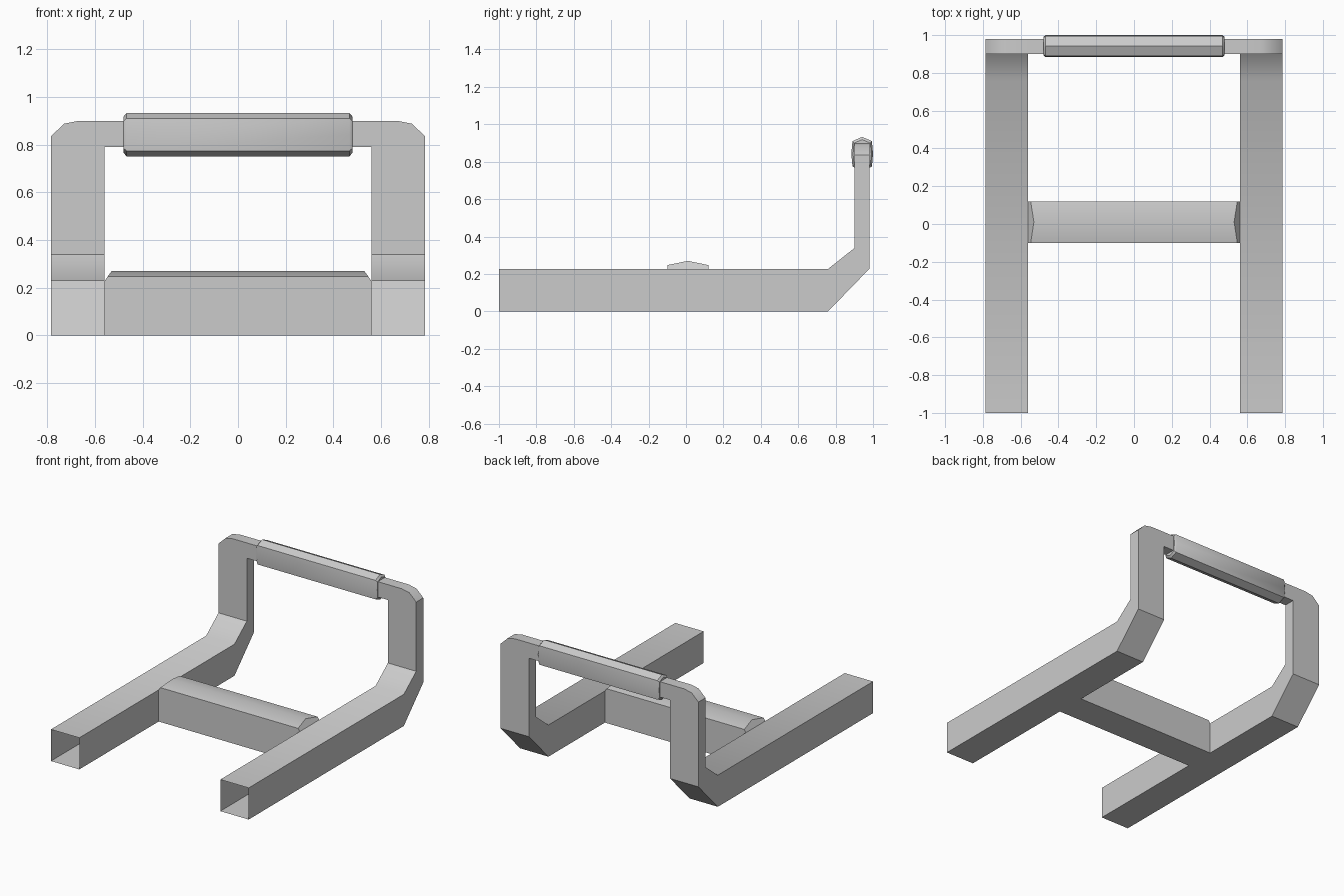
import bpy, bmesh, math

if "Cube" in bpy.data.objects:
    bpy.data.objects.remove(bpy.data.objects["Cube"])


def loft(name, sections, caps=()):
    """Skin closed sections of equal length; caps lists (section, point indices)."""
    bm = bmesh.new()
    rings = [[bm.verts.new(p) for p in s] for s in sections]
    n = len(rings[0])
    for a, b in zip(rings, rings[1:]):
        for i in range(n):
            j = (i + 1) % n
            bm.faces.new((a[i], a[j], b[j], b[i]))
    for ring, idx in caps:
        bm.faces.new([rings[ring][i] for i in idx])
    bmesh.ops.remove_doubles(bm, verts=bm.verts, dist=1e-4)
    bmesh.ops.recalc_face_normals(bm, faces=bm.faces)
    me = bpy.data.meshes.new(name)
    bm.to_mesh(me)
    bm.free()
    ob = bpy.data.objects.new(name, me)
    bpy.context.collection.objects.link(ob)
    bpy.ops.object.select_all(action='DESELECT')
    ob.select_set(True)
    bpy.context.view_layer.objects.active = ob
    bpy.ops.object.shade_smooth_by_angle(angle=math.radians(40))
    return ob


# Side rail: open tube along the floor, bent up at the back, then turned inward
X_IN, X_OUT, Y_F, Y_B = 0.56, 0.785, 0.90, 0.98


def rail_section(inner, outer):
    """Inner and outer (y, z) of the bend, at full rail width."""
    return [(X_IN, *inner), (X_OUT, *inner), (X_OUT, *outer), (X_IN, *outer)]


def arm_section(inner, outer):
    """Inner and outer (x, z) of the corner, at upright depth."""
    return [(inner[0], Y_F, inner[1]), (outer[0], Y_F, outer[1]),
            (outer[0], Y_B, outer[1]), (inner[0], Y_B, inner[1])]


corner = (X_IN, 0.79)
rail = loft("side_rail", [
    rail_section((-1, 0.227), (-1, 0)),
    rail_section((0.76, 0.227), (0.76, 0)),
    rail_section((Y_F, 0.338), (Y_B, 0.227)),
    arm_section(corner, (X_OUT, 0.835)),
    arm_section(corner, (0.73, 0.888)),
    arm_section(corner, (0.67, 0.90)),
    arm_section(corner, (X_IN, 0.90)),
    arm_section((0.46, 0.79), (0.46, 0.90)),
])
rail.modifiers.new("mirror", 'MIRROR').use_axis[0] = True

# Cross bar: ridged top with sloped ends
bar = [(0.56, -0.1, 0), (0.56, -0.1, 0.227), (0.547, -0.1, 0.247),
       (0.53, 0.01, 0.27),
       (0.547, 0.12, 0.247), (0.56, 0.12, 0.227), (0.56, 0.12, 0)]
loft("cross_bar", [[(s * x, y, z) for x, y, z in bar] for s in (-1, 1)],
     caps=[(0, range(1, 6)), (1, range(1, 6))])

# Handle grip: flattened octagonal sleeve with chamfered ends
grip = [(0, 0.091), (0.052, 0.068), (0.058, 0), (0.052, -0.068),
        (0, -0.091), (-0.052, -0.068), (-0.058, 0), (-0.052, 0.068)]
ends = [(-0.48, 0.84), (-0.468, 1), (0.468, 1), (0.48, 0.84)]
loft("handle_grip",
     [[(x, 0.942 + y * k, 0.842 + z * k) for y, z in grip] for x, k in ends],
     caps=[(0, range(8)), (3, range(8))])
